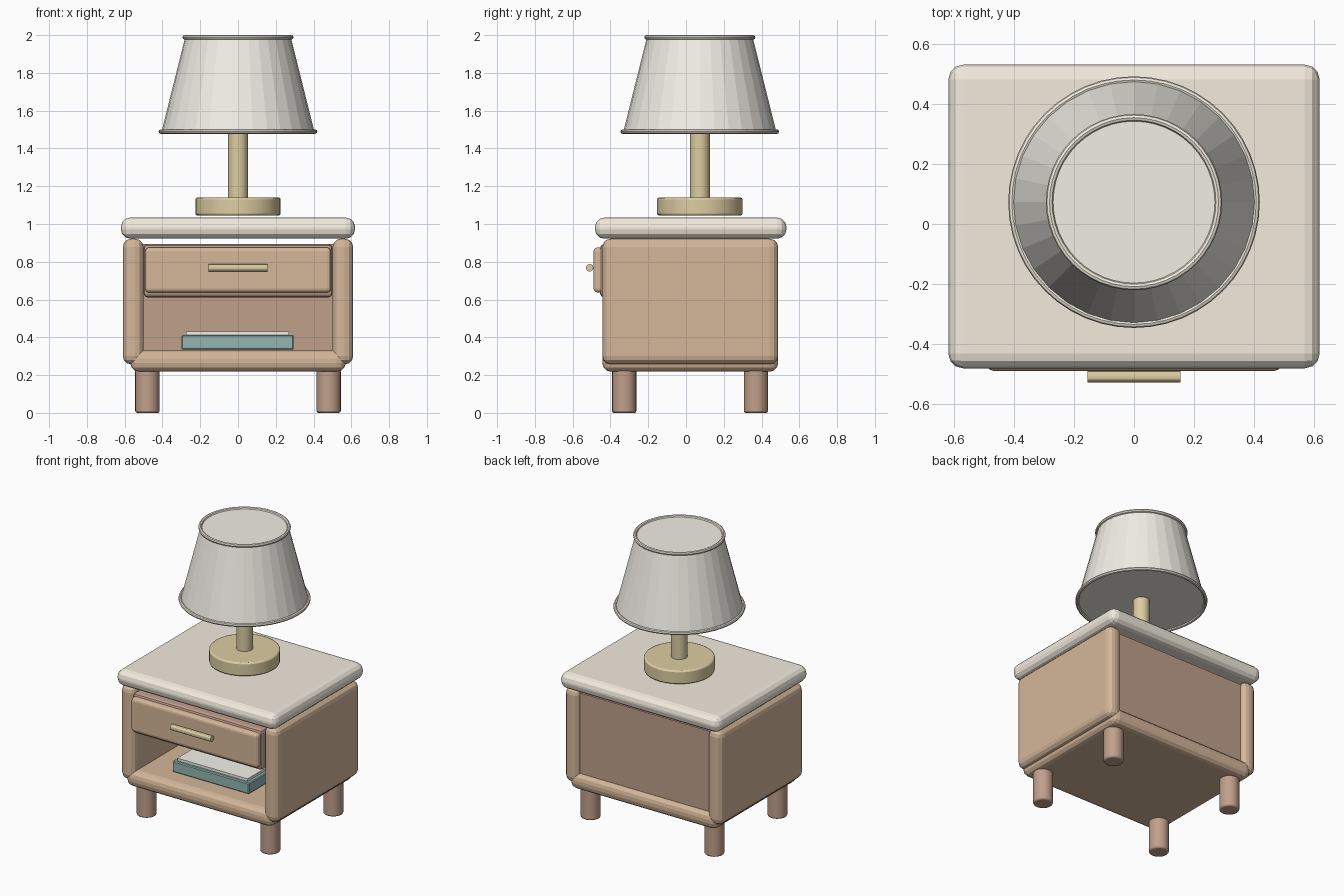
import bpy
from math import pi

if "Cube" in bpy.data.objects:
    bpy.data.objects.remove(bpy.data.objects["Cube"])


def material(name, rgb):
    m = bpy.data.materials.new(name)
    m.diffuse_color = (*rgb, 1)
    m.use_nodes = True
    m.node_tree.nodes["Principled BSDF"].inputs["Base Color"].default_value = m.diffuse_color
    return m


wood = material("wood", (0.66, 0.47, 0.32))
dark = material("dark_wood", (0.53, 0.35, 0.26))
cream = material("cream", (0.89, 0.83, 0.73))
brass = material("brass", (0.72, 0.61, 0.36))
linen = material("linen", (0.89, 0.86, 0.80))
teal = material("teal", (0.29, 0.47, 0.44))
paper = material("paper", (0.90, 0.88, 0.83))


def finish(name, mat, bevel=0, segments=3, smooth=False):
    o = bpy.context.object
    o.name = name
    o.data.materials.append(mat)
    bpy.ops.object.transform_apply(location=False, rotation=True, scale=True)
    if smooth:
        bpy.ops.object.shade_smooth_by_angle()
    if bevel:
        b = o.modifiers.new("bevel", 'BEVEL')
        b.width, b.segments, b.limit_method = bevel, segments, 'ANGLE'
        b.angle_limit = 0.7
    return o


def box(name, x, y, z, mat, bevel=0, segments=3):
    mid = [(a + b) / 2 for a, b in (x, y, z)]
    bpy.ops.mesh.primitive_cube_add(size=1, location=mid)
    bpy.context.object.scale = [b - a for a, b in (x, y, z)]
    return finish(name, mat, bevel, segments)


def cylinder(name, r, x, y, z, mat, bevel=0, sides=32):
    bpy.ops.mesh.primitive_cylinder_add(vertices=sides, radius=r, depth=z[1] - z[0],
                                        location=(x, y, (z[0] + z[1]) / 2))
    return finish(name, mat, bevel, 2, smooth=True)


# Cabinet carcass
box("table_top", (-0.62, 0.62), (-0.482, 0.532), (0.922, 1.034), cream, 0.05)
for side, s in (("left", -1), ("right", 1)):
    box(side + "_panel", sorted((s * 0.5, s * 0.61)), (-0.443, 0.488), (0.257, 0.922), wood, 0.045)
box("bottom_panel", (-0.57, 0.57), (-0.443, 0.488), (0.218, 0.332), wood, 0.045)
box("back_panel", (-0.51, 0.51), (0.41, 0.455), (0.29, 0.893), dark)

# Drawer with its handle
box("drawer_box", (-0.5, 0.5), (-0.455, 0.41), (0.612, 0.893), dark, 0.02, 2)
box("drawer_front", (-0.492, 0.492), (-0.49, -0.43), (0.637, 0.876), wood, 0.022)
bpy.ops.mesh.primitive_cylinder_add(vertices=12, radius=0.02, depth=0.312,
                                    location=(0, -0.51, 0.768), rotation=(0, pi / 2, 0))
finish("drawer_handle", brass, smooth=True)

# Legs
for side, x in (("left", -0.48), ("right", 0.48)):
    for end, y in (("front", -0.327), ("back", 0.37)):
        cylinder(f"{end}_{side}_leg", 0.064, x, y, (0, 0.23), dark, 0.01, 24)

# Book on the shelf
box("book_cover", (-0.3, 0.295), (-0.30, 0.12), (0.335, 0.412), teal, 0.006, 1)
box("book_pages", (-0.275, 0.27), (-0.28, 0.10), (0.40, 0.43), paper)

# Lamp
LY = 0.073
cylinder("lamp_base", 0.226, 0, LY, (1.045, 1.14), brass, 0.01)
cylinder("lamp_stem", 0.053, 0, LY, (1.13, 1.51), brass)
bpy.ops.mesh.primitive_cone_add(vertices=32, radius1=0.405, radius2=0.28, depth=0.5,
                                location=(0, LY, 1.738))
finish("lamp_shade", linen)
for name, r, z in (("shade_bottom_rim", 0.408, 1.489), ("shade_top_rim", 0.282, 1.988)):
    bpy.ops.mesh.primitive_torus_add(major_radius=r, minor_radius=0.012, major_segments=48,
                                     minor_segments=8, location=(0, LY, z))
    finish(name, cream, smooth=True)
